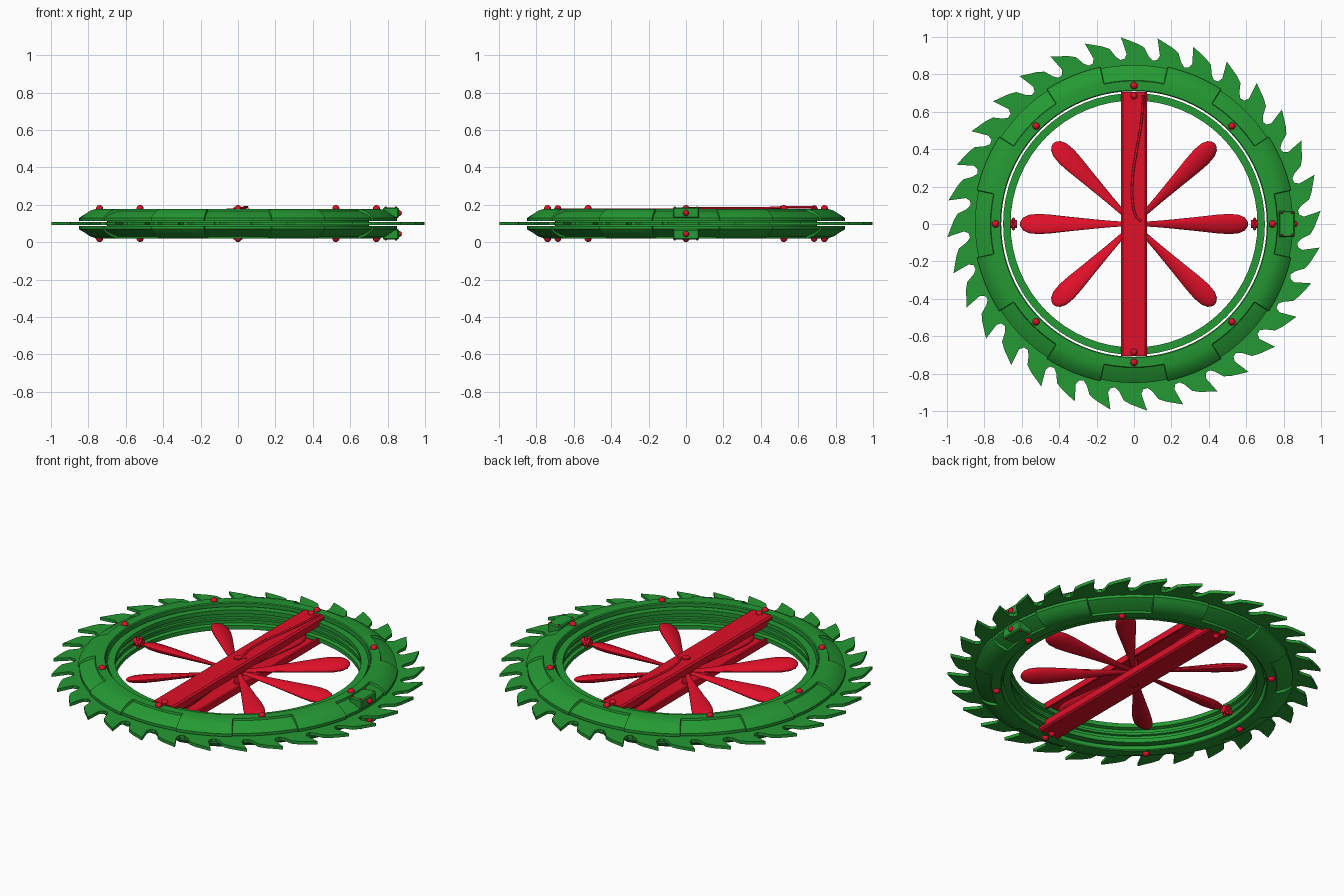
import bpy
import bmesh
from math import sin, cos, pi, radians
from mathutils import Matrix, Vector

if "Cube" in bpy.data.objects:
    bpy.data.objects.remove(bpy.data.objects["Cube"])

MID = 0.1  # height of the symmetry plane
parts = []


def material(name, rgb):
    m = bpy.data.materials.new(name)
    m.use_nodes = True
    m.diffuse_color = (*rgb, 1)
    m.node_tree.nodes["Principled BSDF"].inputs["Base Color"].default_value = (*rgb, 1)
    return m


GREEN = material("leaf green", (0.018, 0.32, 0.033))
RED = material("bright red", (0.75, 0.005, 0.022))


def finish(bm, name, mat):
    bmesh.ops.recalc_face_normals(bm, faces=bm.faces)
    me = bpy.data.meshes.new(name)
    bm.to_mesh(me)
    bm.free()
    me.materials.append(mat)
    ob = bpy.data.objects.new(name, me)
    bpy.context.collection.objects.link(ob)
    parts.append(ob)
    return ob


def polar(deg, r, z):
    return Vector((r * cos(radians(deg)), r * sin(radians(deg)), z))


def loft(name, mat, rings, loop=False):
    """Skin a row of closed cross-sections, capped unless it loops."""
    bm = bmesh.new()
    rows = [[bm.verts.new(p) for p in ring] for ring in rings]
    n = len(rows[0])
    for i in range(len(rows) if loop else len(rows) - 1):
        a, b = rows[i], rows[(i + 1) % len(rows)]
        for j in range(n):
            k = (j + 1) % n
            bm.faces.new((a[j], a[k], b[k], b[j]))
    if not loop:
        bm.faces.new(rows[0])
        bm.faces.new(rows[-1])
    return finish(bm, name, mat)


def lathe(name, mat, profile, steps=96):
    return loft(name, mat, [[polar(360 * i / steps, r, z) for r, z in profile]
                            for i in range(steps)], True)


def box(name, mat, lo, hi, bevel=0.0):
    bm = bmesh.new()
    lo, hi = Vector(lo), Vector(hi)
    bmesh.ops.create_cube(bm, size=1, matrix=Matrix.Translation((lo + hi) / 2)
                          @ Matrix.Diagonal((*(hi - lo), 1)))
    if bevel:
        bmesh.ops.bevel(bm, geom=bm.edges[:], offset=bevel, segments=1, affect="EDGES")
    return finish(bm, name, mat)


def ball(name, mat, pos, r, squash=1.0):
    bm = bmesh.new()
    bmesh.ops.create_uvsphere(bm, u_segments=16, v_segments=10, radius=r,
                              matrix=Matrix.Translation(pos) @ Matrix.Diagonal((1, 1, squash, 1)))
    return finish(bm, name, mat)


def rod(name, mat, start, end, r, sides=16):
    bm = bmesh.new()
    a, b = Vector(start), Vector(end)
    turn = (b - a).to_track_quat("Z", "Y").to_matrix().to_4x4()
    bmesh.ops.create_cone(bm, cap_ends=True, segments=sides, radius1=r, radius2=r,
                          depth=(b - a).length, matrix=Matrix.Translation((a + b) / 2) @ turn)
    return finish(bm, name, mat)


# Saw blade: flat band with hooked teeth
TEETH = 32
PITCH = 360 / TEETH
LOW, HIGH = MID - 0.009, MID + 0.009
lathe("saw_band", GREEN, [(0.72, LOW), (0.72, HIGH), (0.84, HIGH), (0.84, LOW)], 128)
tooth = [(0.75, 0.84), (0.75, 0.88), (-0.8, 0.885), (-1.5, 0.91), (0, 1.0),
         (-5, 0.965), (-7.3, 0.945), (-9, 0.9), (-10.5, 0.88), (-10.5, 0.84)]
bm = bmesh.new()
for i in range(TEETH):
    turn = 4 + i * PITCH
    face = bm.faces.new([bm.verts.new(polar(turn + a, r, LOW)) for a, r in tooth])
    new = bmesh.ops.extrude_face_region(bm, geom=[face], use_keep_orig=True)
    bmesh.ops.translate(bm, vec=(0, 0, HIGH - LOW),
                        verts=[v for v in new["geom"] if isinstance(v, bmesh.types.BMVert)])
finish(bm, "saw_teeth", GREEN)

# Housing profiles as radius and height above the middle: plain, and sunk panel
plain = [(0.71, 0.014), (0.71, 0.074), (0.715, 0.079), (0.775, 0.079),
         (0.81, 0.068), (0.84, 0.048), (0.858, 0.03), (0.858, 0.014)]
sunk = [(0.71, 0.014), (0.71, 0.074), (0.715, 0.079), (0.765, 0.079),
        (0.768, 0.068), (0.825, 0.046), (0.85, 0.03), (0.85, 0.014)]
panel_angles = [-12, -8, -4, 0, 4, 8, 12]
plain_angles = [12.2, 15, 18.5, 22.5, 26.5, 30, 32.8]
stations = []
for k in range(8):
    stations += [(45 * k + a, sunk) for a in panel_angles]
    stations += [(45 * k + a, plain) for a in plain_angles]

# Everything that appears both above and below the saw blade
for side, s in (("upper", 1), ("lower", -1)):
    def up(h):
        return MID + s * h

    loft(side + "_housing", GREEN,
         [[polar(a, r, up(h)) for r, h in prof] for a, prof in stations], True)

    # Housing screws
    for k in range(8):
        ball(side + "_housing_screw", RED, polar(45 * k, 0.74, up(0.08)), 0.019)

    # Crossbar: shallow channel with lips facing inward
    section = [(-0.07, 0.035), (-0.07, 0.072), (-0.06, 0.08), (0.06, 0.08),
               (0.07, 0.072), (0.07, 0.035), (0.058, 0.035), (0.058, 0.064),
               (-0.058, 0.064), (-0.058, 0.035)]
    loft(side + "_crossbar", RED,
         [[(x, y, up(h)) for x, h in section] for y in (-0.705, 0.705)])
    for y in (-0.685, 0.685):
        ball(side + "_crossbar_screw", RED, (0, y, up(0.08)), 0.018)
    rod(side + "_axle_cap", RED, (0, 0, up(0.06)), (0, 0, up(0.086)), 0.024)

    # Clamp on the left side of the housing
    z0, z1 = sorted((up(0.03), up(0.086)))
    box(side + "_clamp", GREEN, (0.775, -0.07, z0), (0.86, 0.07, z1), 0.006)
    ball(side + "_clamp_bolt", RED, (0.86, 0, up(0.056)), 0.016)
    for x in (0.79, 0.845):
        for y in (-0.06, 0.06):
            ball(side + "_clamp_pin", RED, (x, y, up(0.086)), 0.006)

# Inner ring with flanges
lathe("inner_ring", GREEN, [(0.66, 0.158), (0.7, 0.158), (0.7, 0.042), (0.66, 0.042),
                            (0.66, 0.066), (0.678, 0.072), (0.678, 0.09), (0.667, 0.093),
                            (0.667, 0.107), (0.678, 0.11), (0.678, 0.128), (0.66, 0.134)], 64)

# Knobs inside the ring on both sides
for s in (-1, 1):
    rod("ring_knob", RED, (s * 0.625, 0, MID), (s * 0.68, 0, MID), 0.022)
    for k in range(6):
        a = k * pi / 3
        ball("knob_bolt", RED, (s * 0.645, 0.025 * cos(a), MID + 0.025 * sin(a)), 0.009)

# Fan: tapered, slightly pitched paddles on a hub
paddle = [(0.02, 0.012), (0.1, 0.016), (0.2, 0.025), (0.32, 0.038), (0.44, 0.052),
          (0.51, 0.057), (0.56, 0.052), (0.59, 0.038), (0.604, 0.022), (0.61, 0.006)]
SIDES = 16
for k in range(8):
    rings = []
    for r, w in paddle:
        ring = []
        for j in range(SIDES):
            t = 2 * pi * j / SIDES
            flat = Vector((r, w * cos(t), 0.4 * w * sin(t)))
            ring.append(Matrix.Rotation(radians(45 * k), 3, "Z")
                        @ Matrix.Rotation(radians(18), 3, "X") @ flat + Vector((0, 0, MID)))
        rings.append(ring)
    loft("fan_paddle", RED, rings)
ball("fan_hub", RED, (0, 0, MID), 0.04, 0.7)
rod("fan_axle", RED, (0, 0, 0.03), (0, 0, 0.17), 0.018)

# Cable running along the upper crossbar
path = [(0.05, 0.69, 0.188), (0.04, 0.55, 0.188), (0.015, 0.4, 0.182), (-0.008, 0.24, 0.182),
        (-0.005, 0.1, 0.182), (0.015, 0.035, 0.182), (0.04, 0.015, 0.182)]
curve = bpy.data.curves.new("cable", "CURVE")
curve.dimensions = "3D"
curve.bevel_depth = 0.006
curve.bevel_resolution = 2
curve.use_fill_caps = True
spline = curve.splines.new("BEZIER")
spline.bezier_points.add(len(path) - 1)
for point, co in zip(spline.bezier_points, path):
    point.co = co
    point.handle_left_type = point.handle_right_type = "AUTO"
curve.materials.append(RED)
bpy.context.collection.objects.link(bpy.data.objects.new("cable", curve))

# Smooth shading with sharp edges kept
bpy.ops.object.select_all(action="DESELECT")
for ob in parts:
    ob.select_set(True)
bpy.context.view_layer.objects.active = parts[0]
bpy.ops.object.shade_smooth_by_angle(angle=radians(32))
